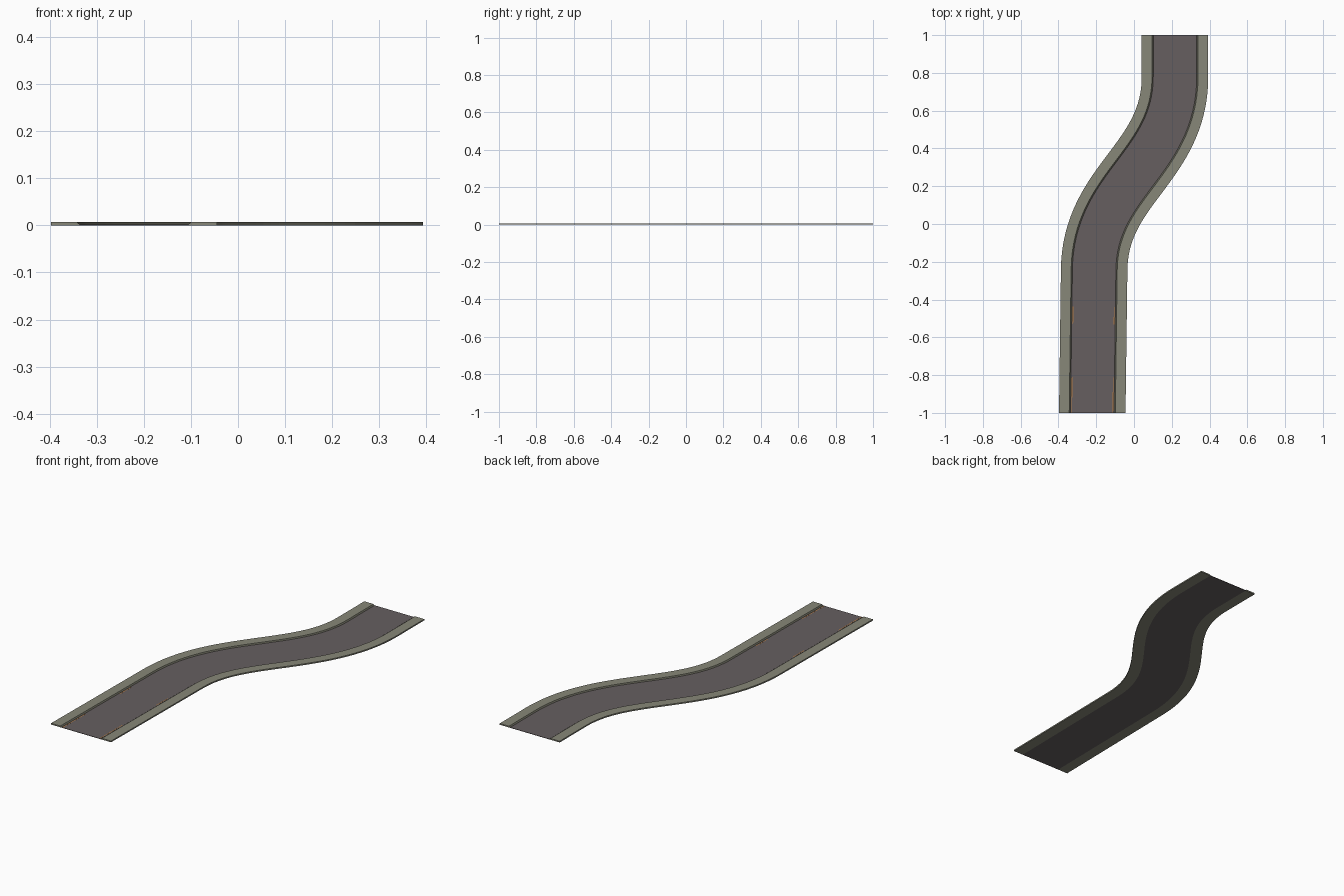
import bpy, bmesh
from mathutils import Vector

if "Cube" in bpy.data.objects:
    bpy.data.objects.remove(bpy.data.objects["Cube"])


def material(name, rgb):
    m = bpy.data.materials.new(name)
    m.diffuse_color = (*rgb, 1)
    m.use_nodes = True
    m.node_tree.nodes["Principled BSDF"].inputs["Base Color"].default_value = m.diffuse_color
    return m


asphalt = material("asphalt", (0.133, 0.114, 0.117))
concrete = material("concrete", (0.242, 0.242, 0.188))
kerb_dark = material("kerb_face", (0.12, 0.12, 0.09))
orange = material("orange_paint", (0.45, 0.2, 0.06))


# Centre line: straight run, S-bend, straight run
def centre_line():
    start, a, b, end = (Vector(p) for p in
                        ((-0.221, -1), (-0.211, -0.25), (0.217, 0.78), (0.217, 1)))
    h = Vector((0, 0.46))
    pts = [start.lerp(a, i / 8) for i in range(8)]
    for i in range(33):
        t = i / 32
        s = 1 - t
        pts.append(a * s**3 + (a + h) * 3 * s * s * t + (b - h) * 3 * s * t * t + b * t**3)
    return pts + [b.lerp(end, i / 3) for i in (1, 2, 3)]


PATH = centre_line()


def side_vector(i):
    if i in (0, len(PATH) - 1):
        return Vector((1, 0))          # ends are cut square to the y axis
    d = (PATH[i + 1] - PATH[i - 1]).normalized()
    return Vector((d.y, -d.x))


# Sweep a closed (offset, height) section along part of the centre line
def sweep(name, section, mats, rule=None, first=0, last=None):
    last = len(PATH) - 1 if last is None else last
    bm = bmesh.new()
    rings = []
    for i in range(first, last + 1):
        n = side_vector(i)
        rings.append([bm.verts.new((*(PATH[i] + n * o), z)) for o, z in section])
    k = len(section)
    for r, q in zip(rings, rings[1:]):
        for j in range(k):
            f = bm.faces.new((r[j], r[(j + 1) % k], q[(j + 1) % k], q[j]))
            f.material_index = rule(j) if rule else 0
    bm.faces.new(rings[0])
    bm.faces.new(rings[-1])
    bmesh.ops.recalc_face_normals(bm, faces=bm.faces)
    me = bpy.data.meshes.new(name)
    bm.to_mesh(me)
    bm.free()
    for m in mats:
        me.materials.append(m)
    ob = bpy.data.objects.new(name, me)
    bpy.context.collection.objects.link(ob)
    return ob


# Road slab
sweep("road", [(-0.117, 0), (0.117, 0), (0.117, 0.002), (-0.117, 0.002)], [asphalt])

# Raised pavements with sloping dark kerb face, and faint worn edge paint
for side, label in ((-1, "left"), (1, "right")):
    sweep(label + "_pavement",
          [(side * o, z) for o, z in
           ((0.117, 0), (0.176, 0), (0.176, 0.007), (0.122, 0.007), (0.115, 0.002))],
          [concrete, kerb_dark], lambda j: 1 if j == 3 else 0)
    for first, last in ((0, 2), (5, 6)):
        sweep(f"{label}_worn_paint_{first}",
              [(side * o, z) for o, z in
               ((0.107, 0.0015), (0.111, 0.0015), (0.111, 0.0023), (0.107, 0.0023))],
              [orange], None, first, last)
